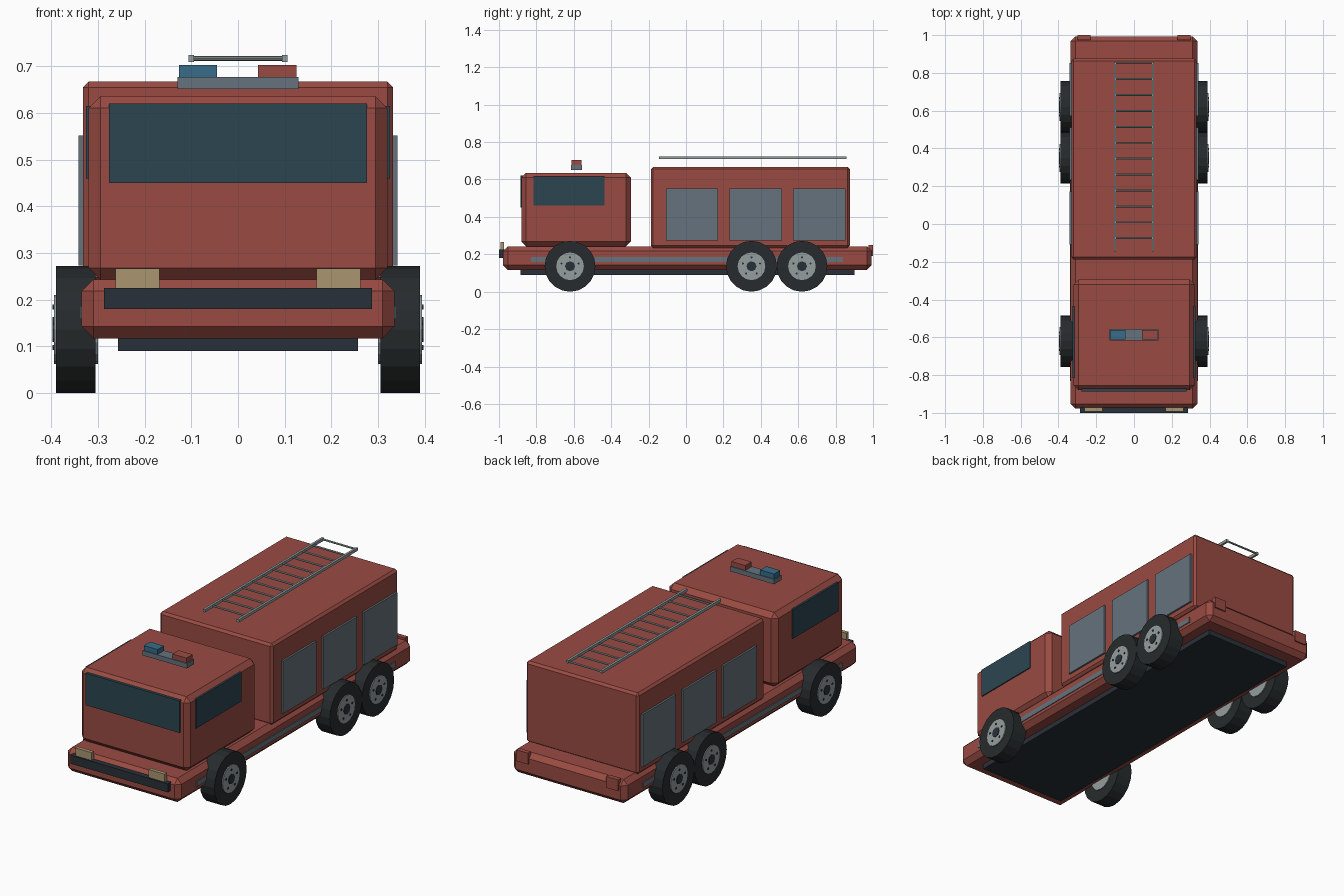
import bpy, bmesh
from math import pi, cos, sin
from mathutils import Matrix

if "Cube" in bpy.data.objects:
    bpy.data.objects.remove(bpy.data.objects["Cube"])


def mat(name, r, g, b):
    m = bpy.data.materials.new(name)
    m.diffuse_color = (r, g, b, 1)
    m.use_nodes = True
    m.node_tree.nodes["Principled BSDF"].inputs["Base Color"].default_value = m.diffuse_color
    return m


RED = mat("red_paint", 0.32, 0.07, 0.055)
DARK = mat("dark_trim", 0.022, 0.03, 0.04)
RUBBER = mat("rubber", 0.02, 0.024, 0.026)
GLASS = mat("glass", 0.025, 0.06, 0.08)
GREY = mat("shutter_grey", 0.13, 0.17, 0.2)
STEEL = mat("steel", 0.3, 0.34, 0.34)
BLUE = mat("blue_lamp", 0.04, 0.15, 0.25)
TAN = mat("headlight", 0.4, 0.3, 0.16)


def finish(name, bm, material):
    me = bpy.data.meshes.new(name)
    bm.to_mesh(me)
    bm.free()
    me.materials.append(material)
    ob = bpy.data.objects.new(name, me)
    bpy.context.collection.objects.link(ob)
    return ob


def box(name, x, y, z, material, bevel=0):
    """Box from (min, max) ranges, with an optional single chamfer."""
    bm = bmesh.new()
    size = [r[1] - r[0] for r in (x, y, z)]
    mid = [(r[0] + r[1]) / 2 for r in (x, y, z)]
    bmesh.ops.create_cube(bm, size=1, matrix=Matrix.Translation(mid) @ Matrix.Diagonal((*size, 1)))
    if bevel:
        bmesh.ops.bevel(bm, geom=bm.edges[:], offset=bevel, segments=1, affect='EDGES')
    return finish(name, bm, material)


def pair(name, x, y, z, material):
    for side, s in (("right", 1), ("left", -1)):
        box(f"{name}_{side}", sorted((s * x[0], s * x[1])), y, z, material)


def disc(name, x, y, z, radius, sides, material):
    """Cylinder along x."""
    bm = bmesh.new()
    place = Matrix.Translation(((x[0] + x[1]) / 2, y, z)) @ Matrix.Rotation(pi / 2, 4, 'Y')
    bmesh.ops.create_cone(bm, cap_ends=True, segments=sides, radius1=radius,
                          radius2=radius, depth=abs(x[1] - x[0]), matrix=place)
    return finish(name, bm, material)


# Chassis, underside and bumper
box("chassis", (-0.335, 0.335), (-0.978, 0.993), (0.117, 0.243), RED, 0.025)
box("underframe", (-0.257, 0.257), (-0.885, 0.9), (0.09, 0.13), DARK)
box("front_bumper", (-0.287, 0.287), (-1.0, -0.965), (0.18, 0.225), DARK)
pair("headlight", (0.168, 0.263), (-0.992, -0.972), (0.225, 0.267), TAN)
pair("tail_light", (0.23, 0.3), (0.975, 1.0), (0.19, 0.25), RED)
pair("side_stripe", (0.325, 0.339), (-0.83, 0.84), (0.158, 0.186), GREY)

# Cab and windows
box("cab", (-0.32, 0.32), (-0.88, -0.295), (0.243, 0.636), RED, 0.025)
box("windshield", (-0.277, 0.277), (-0.886, -0.87), (0.45, 0.62), GLASS)
pair("side_window", (0.31, 0.326), (-0.815, -0.435), (0.46, 0.615), GLASS)

# Equipment body with roller shutters
box("equipment_body", (-0.332, 0.332), (-0.188, 0.876), (0.235, 0.667), RED, 0.012)
for i, y in enumerate(((-0.108, 0.172), (0.232, 0.512), (0.572, 0.852))):
    pair(f"shutter_{i + 1}", (0.325, 0.342), y, (0.273, 0.552), GREY)

# Light bar
box("light_bar", (-0.13, 0.13), (-0.616, -0.556), (0.651, 0.677), GREY)
box("lamp_blue", (-0.126, -0.045), (-0.612, -0.56), (0.677, 0.703), BLUE)
box("lamp_red", (0.043, 0.125), (-0.612, -0.56), (0.677, 0.703), RED)

# Roof ladder
pair("ladder_rail", (0.094, 0.106), (-0.145, 0.857), (0.709, 0.724), STEEL)
for i in range(12):
    disc(f"ladder_rung_{i + 1}", (-0.1, 0.1), -0.075 + i * 0.0842, 0.717, 0.005, 8, STEEL)

# Wheels: tyre, rim, hub cap and bolts
for axle, y in (("front", -0.62), ("middle", 0.35), ("rear", 0.62)):
    for side, s in (("right", 1), ("left", -1)):
        tag, z = f"{axle}_{side}", 0.136
        disc(f"tyre_{tag}", (s * 0.305, s * 0.39), y, z, 0.136, 20, RUBBER)
        disc(f"rim_{tag}", (s * 0.3, s * 0.395), y, z, 0.074, 16, STEEL)
        disc(f"hub_{tag}", (s * 0.31, s * 0.398), y, z, 0.027, 8, DARK)
        for k in range(5):
            a = pi / 2 + k * 2 * pi / 5
            disc(f"bolt_{tag}_{k + 1}", (s * 0.38, s * 0.398), y + 0.048 * cos(a),
                 z + 0.048 * sin(a), 0.006, 6, DARK)
